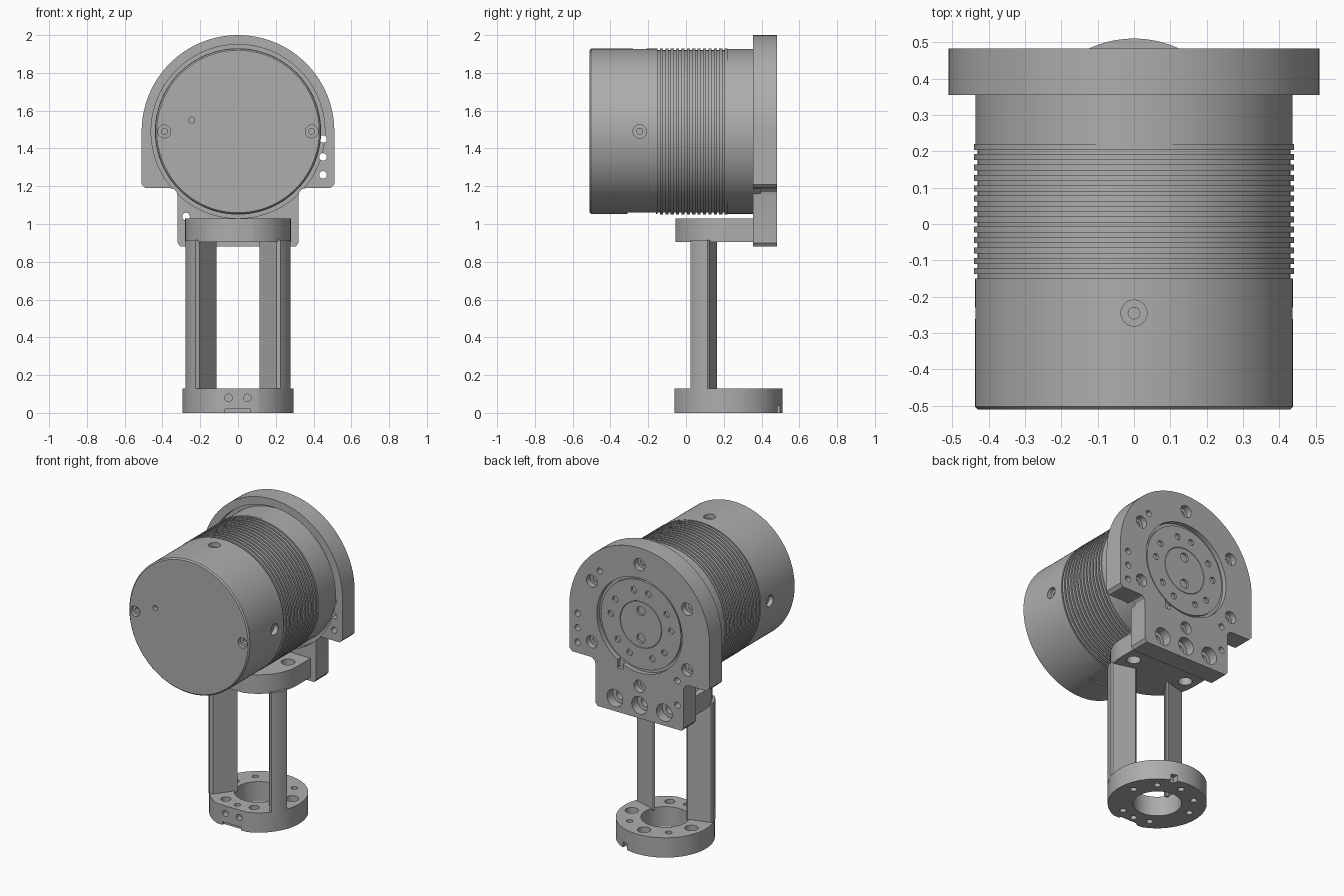
import bpy, bmesh
from math import sin, cos, pi, radians
from mathutils import Matrix, Vector

cube = bpy.data.objects.get("Cube")
if cube:
    bpy.data.objects.remove(cube)

GRAY = 0.42
metal = bpy.data.materials.new("machined gray metal")
metal.use_nodes = True
metal.diffuse_color = (GRAY, GRAY, GRAY, 1)
metal.node_tree.nodes["Principled BSDF"].inputs["Base Color"].default_value = (GRAY, GRAY, GRAY, 1)

AXIS_Z = 1.49       # height of the motor axis
RING_Y = 0.215      # centre of the round flanges
X, Y, Z = Vector((1, 0, 0)), Vector((0, 1, 0)), Vector((0, 0, 1))


def lathe(bm, profile, loc, direction, segs=96):
    """Revolve (radius, height) pairs around a direction, capped at both ends."""
    m = Matrix.Translation(loc) @ direction.to_track_quat('Z', 'Y').to_matrix().to_4x4()
    rings = [[bm.verts.new(m @ Vector((r * cos(2 * pi * i / segs), r * sin(2 * pi * i / segs), h)))
              for i in range(segs)] for r, h in profile]
    for a, b in zip(rings, rings[1:]):
        for i in range(segs):
            j = (i + 1) % segs
            bm.faces.new((a[i], a[j], b[j], b[i]))
    bm.faces.new(rings[0][::-1])
    bm.faces.new(rings[-1])


def prism(bm, outline, axis, low, high):
    """Extrude an outline along Y (outline in x, z) or Z (outline in x, y)."""
    def put(p, h):
        return bm.verts.new((p[0], h, p[1]) if axis == Y else (p[0], p[1], h))
    a = [put(p, low) for p in outline]
    b = [put(p, high) for p in outline]
    bm.faces.new(a[::-1])
    bm.faces.new(b)
    for i in range(len(a)):
        j = (i + 1) % len(a)
        bm.faces.new((a[i], a[j], b[j], b[i]))


def box(bm, x0, x1, y0, y1, z0, z1):
    prism(bm, [(x0, y0), (x1, y0), (x1, y1), (x0, y1)], Z, z0, z1)


def drill(bm, loc, direction, r, depth, big=0, big_depth=0):
    """Hole cutter, with an optional counterbore."""
    steps = [(r, depth)]
    if big:
        steps = [(big, -0.02), (big, big_depth), (r, big_depth)] + steps
    else:
        steps = [(r, -0.02)] + steps
    lathe(bm, steps, loc, direction, 24)


def make_object(name, bm):
    bmesh.ops.recalc_face_normals(bm, faces=bm.faces)
    mesh = bpy.data.meshes.new(name)
    bm.to_mesh(mesh)
    bm.free()
    mesh.materials.append(metal)
    obj = bpy.data.objects.new(name, mesh)
    bpy.context.collection.objects.link(obj)
    return obj


def finish(name, bm, cuts=None):
    """Create the part, subtract its cutters and smooth the round faces."""
    obj = make_object(name, bm)
    if cuts:
        cutter = make_object(name + "_cutter", cuts)
        cutter.hide_render = True
        mod = obj.modifiers.new("holes", 'BOOLEAN')
        mod.operation, mod.solver, mod.object = 'DIFFERENCE', 'EXACT', cutter
        mod.use_self = True
        graph = bpy.context.evaluated_depsgraph_get()
        result = bpy.data.meshes.new_from_object(obj.evaluated_get(graph))
        obj.modifiers.clear()
        obj.data = result
        bpy.data.objects.remove(cutter)
    bpy.ops.object.select_all(action='DESELECT')
    obj.select_set(True)
    bpy.context.view_layer.objects.active = obj
    bpy.ops.object.shade_smooth_by_angle(angle=radians(25))
    return obj


def mirrored(half):
    """Close a right-hand outline with its mirror image."""
    return half + [(-x, y) for x, y in reversed(half) if x > 1e-4]


# Motor housing: plain cap, cooling fins, plain rear
profile = [(0.43, -0.51), (0.438, -0.502), (0.438, -0.15)]
fins, start, pitch = 13, -0.15, 0.0285
for i in range(fins):
    y = start + i * pitch
    profile += [(0.43, y), (0.43, y + 0.012), (0.44, y + 0.012), (0.44, y + pitch)]
profile += [(0.436, start + fins * pitch), (0.436, 0.44)]
body, cuts = bmesh.new(), bmesh.new()
lathe(body, profile, (0, 0, AXIS_Z), Y, 128)
for d in (X, -X, Z):
    drill(cuts, Vector((0, -0.245, AXIS_Z)) + d * 0.438, -d, 0.016, 0.06, 0.036, 0.03)
for s in (1, -1):
    drill(cuts, (s * 0.39, -0.51, AXIS_Z), Y, 0.016, 0.05, 0.034, 0.025)
drill(cuts, (-0.245, -0.51, 1.55), Y, 0.016, 0.03)
box(cuts, -0.12, 0.12, -0.31, -0.16, 1.0, 1.062)
finish("motor_housing", body, cuts)

# Mounting plate: round top, shoulders and a lower tab
half = [(0.51 * sin(i * pi / 64), AXIS_Z + 0.51 * cos(i * pi / 64)) for i in range(33)]
half += [(0.51, 1.21), (0.49, 1.19), (0.36, 1.19), (0.34, 1.185), (0.325, 1.17), (0.32, 1.15),
         (0.32, 0.9), (0.305, 0.88)]
plate, cuts = bmesh.new(), bmesh.new()
prism(plate, mirrored(half), Y, 0.355, 0.483)
lathe(cuts, [(0.31, -0.03), (0.31, 0.03)], (0, 0.483, AXIS_Z), Y)
lathe(cuts, [(0.46, -0.03), (0.46, 0.04)], (0, 0.355, AXIS_Z), Y)
back = 0.483
for i in range(6):
    a = radians(90 + 60 * i)
    drill(cuts, (0.4 * cos(a), back, AXIS_Z + 0.4 * sin(a)), -Y, 0.02, 0.07, 0.04, 0.04)
for x in (-0.18, 0, 0.18):
    drill(cuts, (x, back, 0.965), -Y, 0.03, 0.1, 0.057, 0.06)
for x, z in ((0.45, 1.45), (0.45, 1.355), (0.45, 1.26), (-0.275, 1.04)):
    drill(cuts, (x, back, z), -Y, 0.02, 0.16)
for x, z in ((0.29, 1.77), (-0.275, 1.2)):
    drill(cuts, (x, back, z), -Y, 0.02, 0.05)
# Orientation slot in the recess rim
box(cuts, 0.12, 0.16, 0.455, 0.5, 1.17, 1.23)
finish("mounting_plate", plate, cuts)

# Output disc inside the recess
disc, cuts = bmesh.new(), bmesh.new()
lathe(disc, [(0.29, 0.43), (0.29, 0.468), (0.152, 0.468), (0.15, 0.464), (0.148, 0.468),
             (0.147, 0.468)], (0, 0, AXIS_Z), Y)
for i in range(5):
    for offset in (-14, 14):
        a = radians(90 + 72 * i + offset)
        drill(cuts, (0.22 * cos(a), 0.468, AXIS_Z + 0.22 * sin(a)), -Y, 0.02, 0.025)
for s in (1, -1):
    drill(cuts, (0, 0.468, AXIS_Z + s * 0.09), -Y, 0.015, 0.032, 0.03, 0.018)
finish("output_disc", disc, cuts)


def round_front(r, flat_y):
    """Front quarter of a flange outline, clipped by a flat."""
    edge = (r * r - (RING_Y - flat_y) ** 2) ** 0.5
    pts = [(r * sin(i * pi / 64), RING_Y - r * cos(i * pi / 64)) for i in range(33)]
    return [(edge, flat_y)] + [p for p in pts if p[1] > flat_y + 0.001]


# Upper flange, squared off where it meets the plate
upper, cuts = bmesh.new(), bmesh.new()
prism(upper, mirrored(round_front(0.28, -0.055) + [(0.28, 0.38)]), Z, 0.905, 1.03)
for s in (1, -1):
    drill(cuts, (s * 0.2, 0.235, 1.03), -Z, 0.042, 0.16)
finish("upper_flange", upper, cuts)

# Lower flange ring with bolt holes
half = round_front(0.295, -0.06)
half += [(0.295 * cos(i * pi / 64), RING_Y + 0.295 * sin(i * pi / 64)) for i in range(1, 33)]
lower, cuts = bmesh.new(), bmesh.new()
prism(lower, mirrored(half), Z, 0, 0.13)
lathe(cuts, [(0.145, -0.02), (0.145, 0.16)], (0, RING_Y, 0), Z)
for deg, big in ((10, 0.04), (50, 0), (90, 0.04), (130, 0), (170, 0.04),
                 (-62, 0.03), (-90, 0), (-118, 0.03)):
    a = radians(deg)
    drill(cuts, (0.22 * cos(a), RING_Y + 0.22 * sin(a), 0.13), -Z, 0.02, 0.16, big, 0.06)
for s in (1, -1):
    drill(cuts, (s * 0.05, -0.06, 0.08), Y, 0.02, 0.04)
box(cuts, -0.07, 0.065, -0.1, -0.045, -0.02, 0.02)
box(cuts, 0.08, 0.12, 0.46, 0.55, -0.02, 0.04)
finish("lower_flange", lower, cuts)

# Pair of wedge-shaped legs
leg = [(0.225, 0.025), (0.248, 0.05), (0.265, 0.08), (0.277, 0.115), (0.27, 0.125),
       (0.125, 0.165), (0.115, 0.16), (0.205, 0.032)]
for s, side in ((1, "left"), (-1, "right")):
    bm = bmesh.new()
    prism(bm, [(s * x, y) for x, y in leg], Z, 0.12, 0.915)
    finish(side + "_leg", bm)
